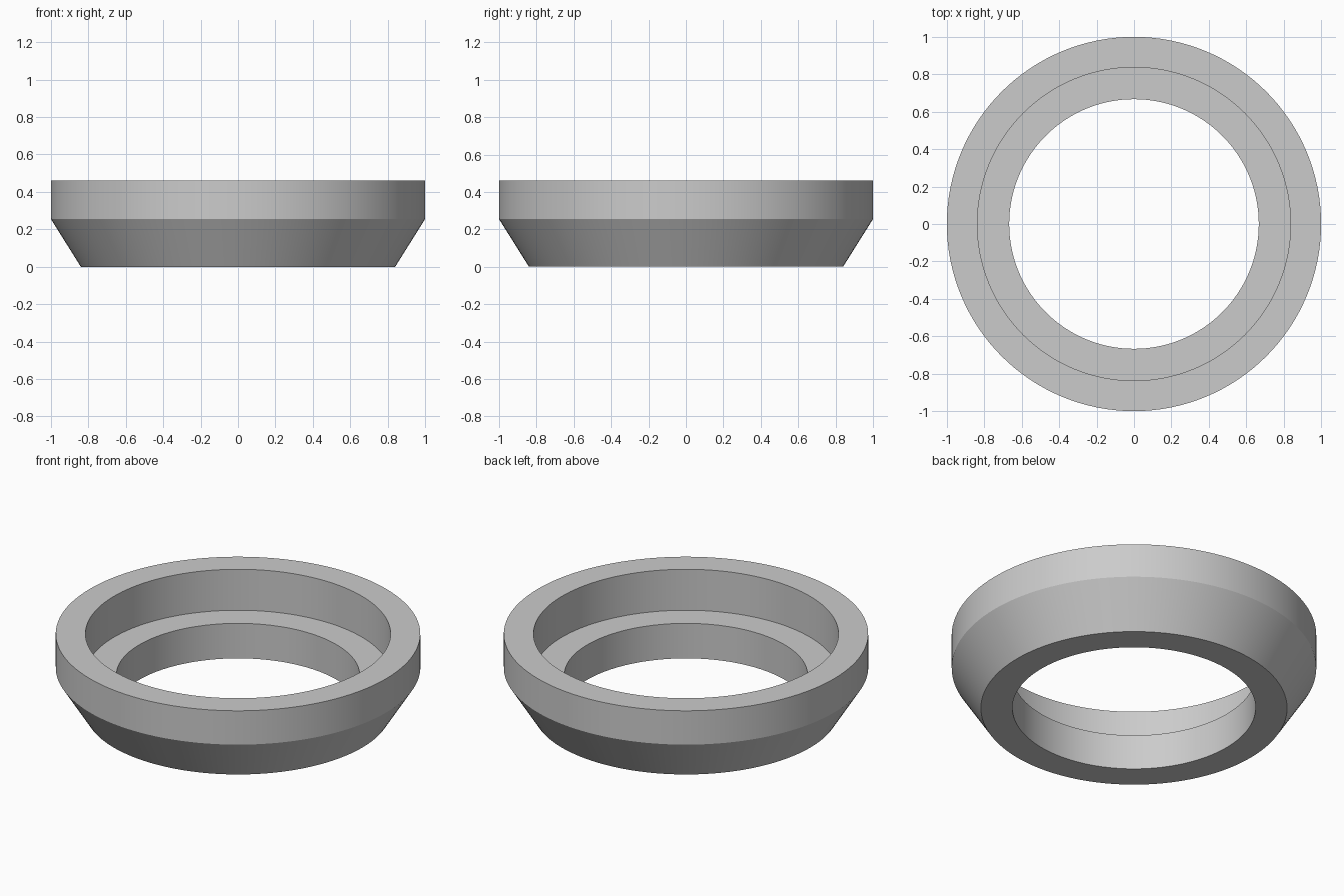
import bpy, bmesh
from math import radians, tau
from mathutils import Matrix

cube = bpy.data.objects.get("Cube")
if cube:
    bpy.data.objects.remove(cube, do_unlink=True)

# Plain grey material
grey = bpy.data.materials.new("plain grey")
grey.use_nodes = True
colour = (0.6, 0.6, 0.6, 1)
grey.diffuse_color = colour
grey.node_tree.nodes["Principled BSDF"].inputs["Base Color"].default_value = colour

# Cross-section (radius, height): chamfered outside, stepped bore inside
SEGMENTS = 128
profile = [(0.84, 0), (1, 0.255), (1, 0.46), (0.837, 0.46), (0.837, 0.212), (0.667, 0.212), (0.667, 0)]

# Spin the closed section into a ring
bm = bmesh.new()
verts = [bm.verts.new((r, 0, z)) for r, z in profile]
edges = [bm.edges.new((a, b)) for a, b in zip(verts, verts[1:] + verts[:1])]
bmesh.ops.spin(bm, geom=verts + edges, cent=(0, 0, 0), axis=(0, 0, 1),
               angle=tau, steps=SEGMENTS, use_merge=True)
bmesh.ops.remove_doubles(bm, verts=bm.verts, dist=0.0001)
bmesh.ops.recalc_face_normals(bm, faces=bm.faces)
mesh = bpy.data.meshes.new("stepped_ring")
bm.to_mesh(mesh)
bm.free()
mesh.materials.append(grey)

ring = bpy.data.objects.new("stepped_ring", mesh)
bpy.context.collection.objects.link(ring)
bpy.ops.object.select_all(action="DESELECT")
ring.select_set(True)
bpy.context.view_layer.objects.active = ring
bpy.ops.object.shade_smooth_by_angle(angle=radians(20))
